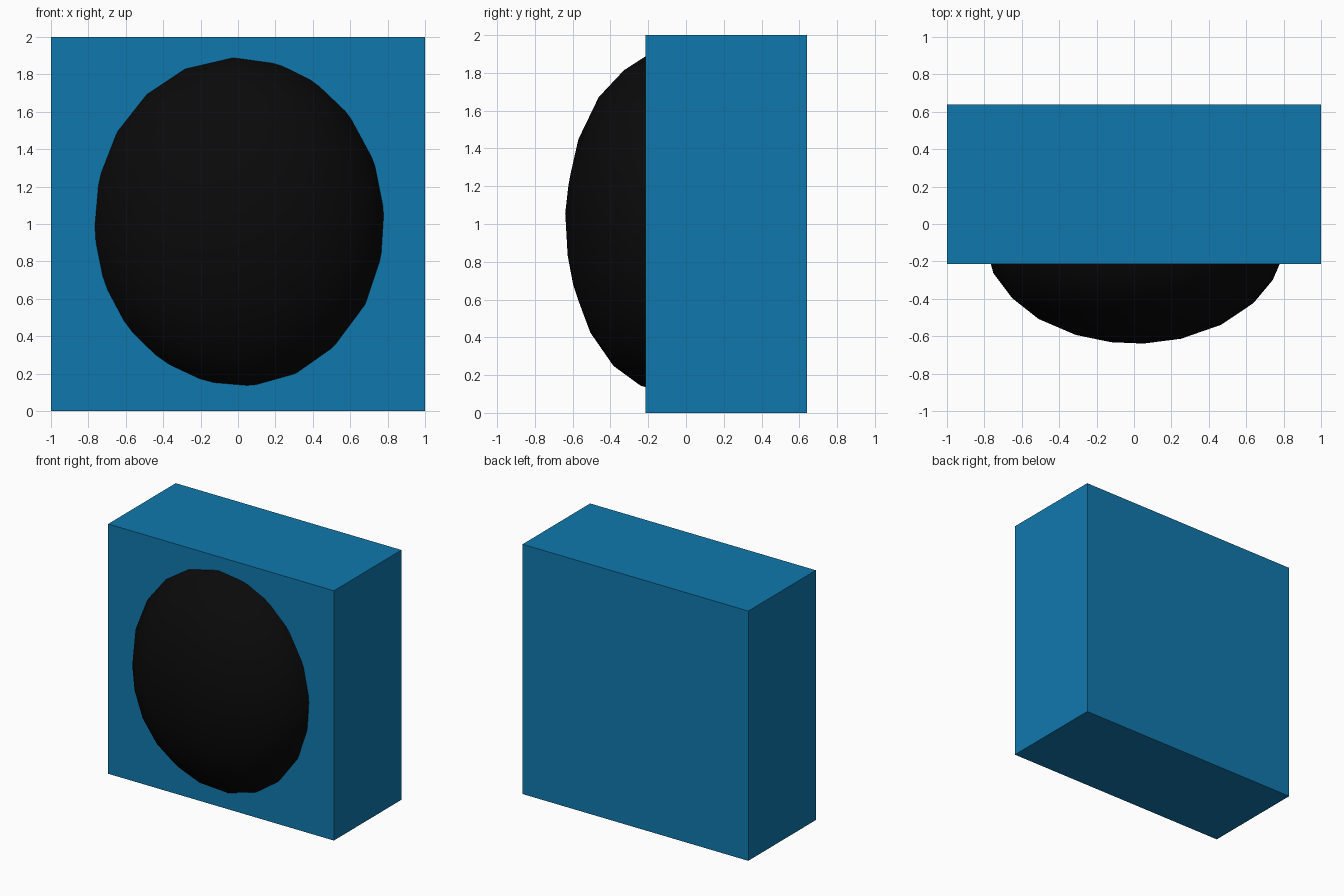
import bpy, bmesh
from math import radians
from mathutils import Matrix, Euler

if "Cube" in bpy.data.objects:
    bpy.data.objects.remove(bpy.data.objects["Cube"])


def make_object(name, bm, rgb):
    mesh = bpy.data.meshes.new(name)
    bm.to_mesh(mesh)
    bm.free()
    obj = bpy.data.objects.new(name, mesh)
    bpy.context.collection.objects.link(obj)
    mat = bpy.data.materials.new(name + "_colour")
    mat.diffuse_color = (*rgb, 1)
    mat.use_nodes = True
    mat.node_tree.nodes["Principled BSDF"].inputs["Base Color"].default_value = mat.diffuse_color
    mesh.materials.append(mat)
    return obj


# Flat-faced housing block
bm = bmesh.new()
bmesh.ops.create_cube(bm, size=1)
bmesh.ops.scale(bm, vec=(2, 0.855, 2), verts=bm.verts)
bmesh.ops.translate(bm, vec=(0, 0.2125, 1), verts=bm.verts)
make_object("housing_block", bm, (0.005, 0.19, 0.42))

# Squashed low-poly ball sunk into the front of the block
bm = bmesh.new()
turn = Euler((radians(87), radians(5), radians(3))).to_matrix().to_4x4()
bmesh.ops.create_icosphere(bm, subdivisions=3, radius=1, matrix=turn)
fit = Matrix.Translation((0.005, -0.073, 1.01)) @ Matrix.Diagonal((0.805, 0.568, 0.91, 1))
bmesh.ops.transform(bm, matrix=fit, verts=bm.verts)
for face in bm.faces:
    face.smooth = True
make_object("domed_ball", bm, (0.003, 0.003, 0.003))
